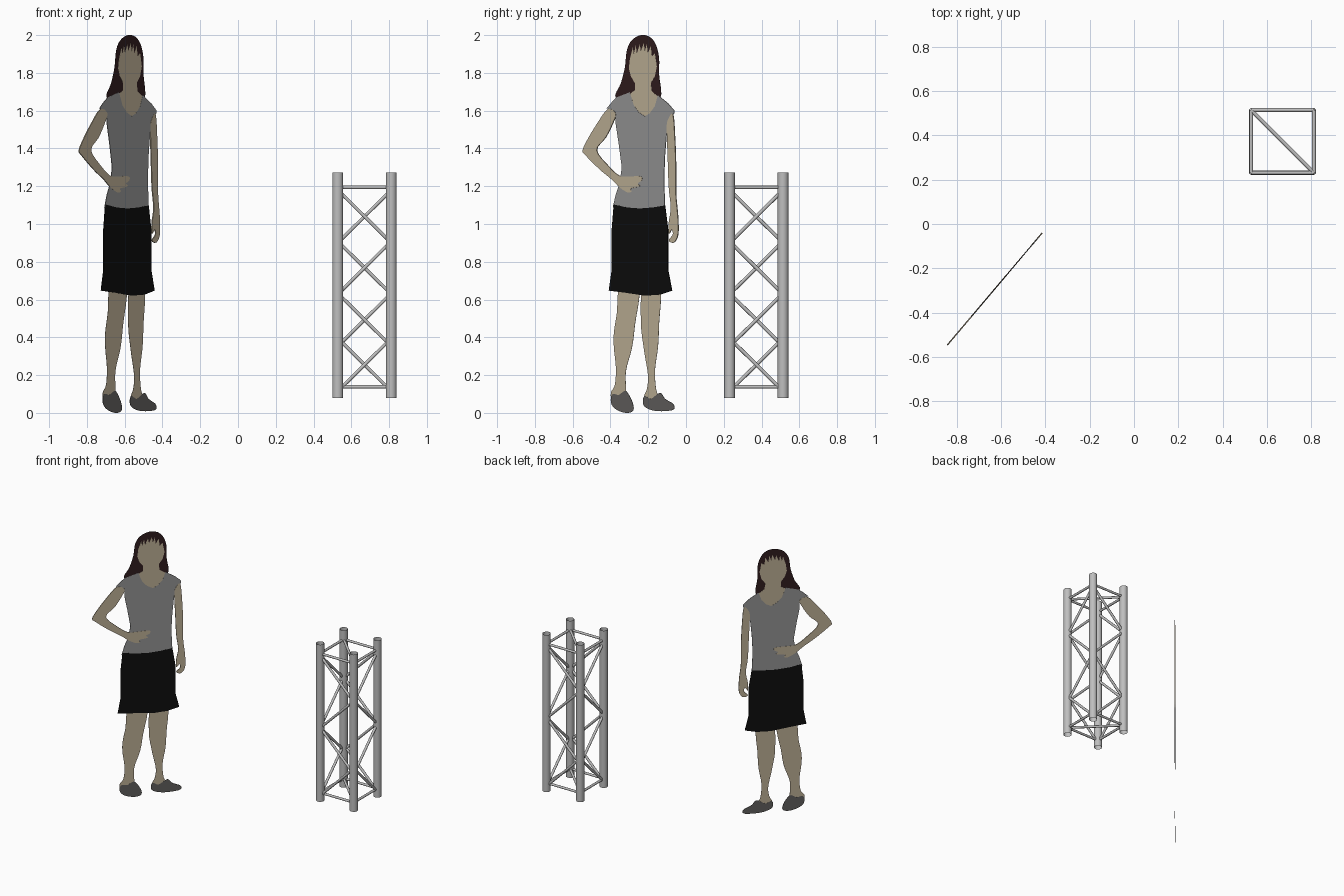
import bpy
import bmesh
from mathutils import Vector

cube = bpy.data.objects.get("Cube")
if cube:
    bpy.data.objects.remove(cube, do_unlink=True)


def material(name, red, green, blue):
    mat = bpy.data.materials.new(name)
    mat.use_nodes = True
    color = (red, green, blue, 1)
    mat.diffuse_color = color
    mat.node_tree.nodes["Principled BSDF"].inputs["Base Color"].default_value = color
    return mat


skin = material("skin", .52, .44, .31)
hair_brown = material("dark_brown_hair", .03, .012, .013)
shirt_grey = material("shirt_grey", .30, .30, .30)
skirt_black = material("skirt_black", .004, .004, .004)
sandal_grey = material("sandal_grey", .12, .115, .11)
metal = material("aluminium", .52, .52, .52)


def add_object(name, bm, mat, smooth=False):
    mesh = bpy.data.meshes.new(name)
    bm.to_mesh(mesh)
    bm.free()
    mesh.materials.append(mat)
    if smooth:
        mesh.shade_smooth()
    obj = bpy.data.objects.new(name, mesh)
    bpy.context.collection.objects.link(obj)
    return obj


# ---- Standing figure: a flat cut-out on an upright diagonal plane ----
UNIT = 2 / 377                       # outline grid step
ORIGIN = Vector((-.842, -.546, 0))   # foot of the plane at its near edge
ALONG = Vector((.846, 1, 0))         # direction across the cut-out
NORMAL = Vector((1, -.846, 0)).normalized()
LAYER = .0006                        # step between stacked layers


def rounded(points, steps=4):
    """Closed smooth curve through the points."""
    pts = [Vector(p) for p in points]
    count = len(pts)
    result = []
    for i in range(count):
        a, b, c, d = (pts[(i + k) % count] for k in range(-1, 3))
        for s in range(steps):
            t = s / steps
            result.append(b + (c - a) * t / 2
                          + (a - b * 2.5 + c * 2 - d / 2) * t * t
                          + (b * 3 - a - c * 3 + d) * t * t * t / 2)
    return result


def cutout(name, points, mat, layer, curved=False):
    """Very thin plate, showing the same outline on both sides."""
    outline = rounded(points) if curved else points
    bm = bmesh.new()
    verts = []
    for across, height in outline:
        spot = ORIGIN + ALONG * (across * UNIT) - NORMAL * (layer * LAYER)
        spot.z = max(0, height * UNIT)
        verts.append(bm.verts.new(spot))
    face = bm.faces.new(verts)
    moved = bmesh.ops.extrude_face_region(bm, geom=[face], use_keep_orig=True)["geom"]
    bmesh.ops.translate(bm, vec=NORMAL * (2 * layer * LAYER),
                        verts=[v for v in moved if isinstance(v, bmesh.types.BMVert)])
    bmesh.ops.recalc_face_normals(bm, faces=bm.faces)
    return add_object(name, bm, mat)


cutout("hair", [(33, 314), (38, 329), (42, 345), (44, 362), (49, 372), (58, 377),
                (67, 375), (73, 367), (76, 354), (76, 338), (77, 313), (56, 308)],
       hair_brown, 1, True)

# Face and neck, with the fringe as a jagged upper edge
cutout("face_and_neck",
       [(46, 344), (48, 336), (52, 329), (52, 322), (45, 317), (50, 300), (62, 292),
        (74, 304), (77, 314), (69, 321), (68, 329), (72, 336), (74, 346),
        (72, 359), (69, 356), (68, 366), (65, 359), (64, 368), (62, 361), (61, 369),
        (58, 361), (57, 368), (54, 359), (53, 367), (51, 358), (50, 365), (47, 353)],
       skin, 2)

cutout("right_leg", [(37, 125), (34, 100), (31, 80), (31, 65), (33, 45), (32, 28),
                     (28, 20), (30, 12), (42, 12), (43, 24), (43, 42), (49, 65),
                     (52, 88), (56, 125)], skin, 1, True)
cutout("left_leg", [(60, 125), (58, 90), (61, 63), (65, 38), (64, 24), (61, 16),
                    (64, 10), (76, 12), (73, 24), (72, 43), (75, 66), (76, 88),
                    (77, 125)], skin, 1, True)

cutout("right_sandal", [(28, 14), (30, 19), (36, 18), (42, 22), (46, 18), (50, 9),
                        (50, 2), (43, 0), (34, 3), (29, 8)], sandal_grey, 2, True)
cutout("left_sandal", [(60, 12), (62, 17), (68, 14), (77, 20), (82, 14), (90, 9),
                       (91, 4), (85, 2), (72, 2), (62, 6)], sandal_grey, 2, True)

cutout("shirt", [(47, 320), (34, 315), (29, 310), (24, 304), (33, 300), (33, 288),
                 (36, 268), (39, 245), (37, 230), (33, 218), (30, 205), (57, 202),
                 (82, 205), (81, 233), (82, 258), (84, 283), (85, 292), (91, 299),
                 (91, 302), (85, 309), (75, 317), (72, 306), (67, 299), (62, 296),
                 (56, 300), (51, 307)], shirt_grey, 3)

cutout("skirt", [(31, 208), (44, 205), (57, 204), (70, 205), (82, 207), (85, 183),
                 (85, 143), (89, 122), (77, 118), (62, 117), (42, 120), (26, 122),
                 (29, 143), (29, 183)], skirt_black, 4)

# Bent arm with the hand on the hip
cutout("right_arm", [(25, 303), (14, 288), (5, 273), (0, 262), (3, 257), (17, 243),
                     (29, 233), (37, 225), (45, 220), (49, 221), (48, 224), (57, 226),
                     (55, 229), (59, 232), (58, 236), (45, 236), (36, 237), (26, 246),
                     (14, 262), (23, 275), (30, 289), (33, 299)], skin, 5, True)

# Hanging arm
cutout("left_arm", [(90, 298), (92, 273), (93, 243), (93, 218), (95, 195), (95, 178),
                    (91, 170), (86, 172), (90, 178), (89, 183), (86, 179), (86, 190),
                    (88, 205), (86, 225), (85, 253), (84, 283), (85, 292)],
       skin, 5, True)


# ---- Square lattice truss ----
CENTER = Vector((.67, .3725, 0))
HALF = .1415
TOP, BOTTOM = 1.273, .08


def rod(name, start, end, radius, sides):
    """Open round tube between two points."""
    start, end = Vector(start), Vector(end)
    axis = end - start
    bm = bmesh.new()
    bmesh.ops.create_cone(bm, cap_ends=False, segments=sides, radius1=radius,
                          radius2=radius, depth=axis.length)
    turn = Vector((0, 0, 1)).rotation_difference(axis).to_matrix()
    bmesh.ops.rotate(bm, matrix=turn, verts=bm.verts)
    bmesh.ops.translate(bm, vec=(start + end) / 2, verts=bm.verts)
    return add_object(name, bm, metal, True)


def at(corner, z):
    return CENTER + Vector((corner[0] * HALF, corner[1] * HALF, z))


corners = [(-1, -1), (1, -1), (1, 1), (-1, 1)]
for i, corner in enumerate(corners):
    rod("truss_post", at(corner, BOTTOM), at(corner, TOP), .0285, 20)
    following = corners[(i + 1) % 4]
    for z in (.138, 1.194):
        rod("truss_rail", at(corner, z), at(following, z), .009, 10)
    # Zigzag braces; every side starts at the same two opposite posts
    high, low = (corner, following) if i % 2 == 0 else (following, corner)
    for middle in (1.04, .768, .493, .255):
        rod("truss_brace", at(high, middle + .14), at(low, middle - .14), .0095, 10)
        high, low = low, high

# Diagonal ties across both ends
for z in (.138, 1.194):
    rod("truss_tie", at(corners[1], z), at(corners[3], z), .009, 10)
